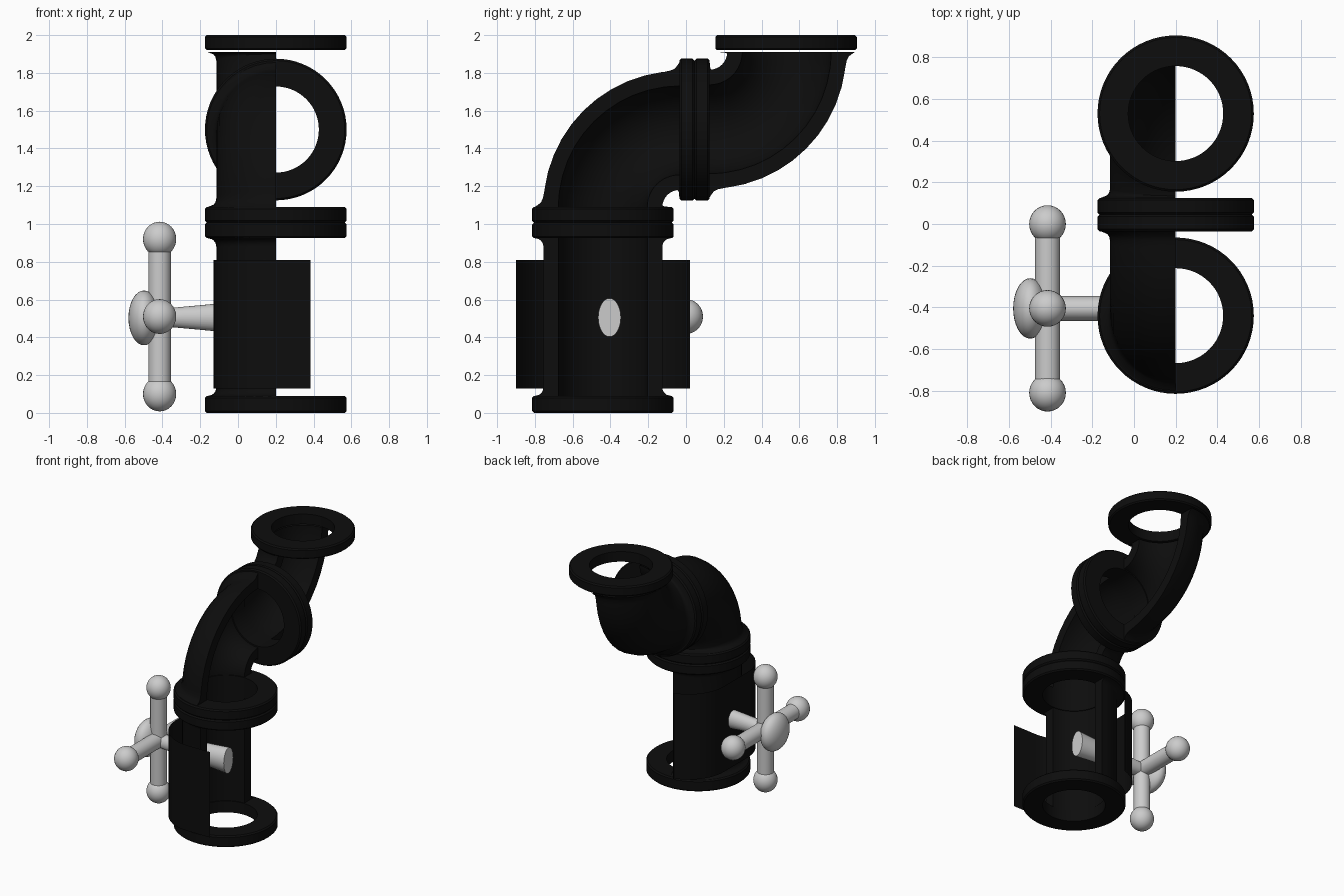
import bpy, bmesh, math
from mathutils import Vector, Matrix

if "Cube" in bpy.data.objects:
    bpy.data.objects.remove(bpy.data.objects["Cube"])

CX, CY, TOP_Y = 0.2, -0.44, 0.53      # pipe cut plane, lower axis, upper axis
R_OUT, R_IN = 0.315, 0.235

black = bpy.data.materials.new("black_iron")
black.diffuse_color = (0.004, 0.004, 0.004, 1)
black.use_nodes = True
black.node_tree.nodes["Principled BSDF"].inputs["Base Color"].default_value = black.diffuse_color


def finish(bm, name, mat=None, angle=35, normals=True):
    if normals:
        bmesh.ops.recalc_face_normals(bm, faces=bm.faces[:])
    me = bpy.data.meshes.new(name)
    bm.to_mesh(me)
    bm.free()
    ob = bpy.data.objects.new(name, me)
    bpy.context.collection.objects.link(ob)
    if mat:
        me.materials.append(mat)
    bpy.ops.object.select_all(action='DESELECT')
    ob.select_set(True)
    bpy.context.view_layer.objects.active = ob
    bpy.ops.object.shade_smooth_by_angle(angle=math.radians(angle))
    return ob


def skin(bm, loops, closed_path=False, closed_loop=True):
    """Bridge a list of equally long point loops with quads."""
    rows = [[bm.verts.new(p) for p in l] for l in loops]
    n, m = len(rows), len(rows[0])
    for i in range(n if closed_path else n - 1):
        a, b = rows[i], rows[(i + 1) % n]
        for j in range(m if closed_loop else m - 1):
            k = (j + 1) % m
            bm.faces.new((a[j], a[k], b[k], b[j]))
    return rows


def flange(name, centre, depth, axis='Z', segs=64):
    """Full ring with softened rims; centre is the start face."""
    ro, ri, b = 0.375, 0.228, 0.01
    prof = [(ri, 0), (ro - b, 0), (ro, b), (ro, depth - b), (ro - b, depth), (ri, depth)]
    loops = []
    for i in range(segs):
        t = 2 * math.pi * i / segs
        c, s = math.cos(t), math.sin(t)
        if axis == 'Z':
            loops.append([Vector(centre) + Vector((r * c, r * s, h)) for r, h in prof])
        else:
            loops.append([Vector(centre) + Vector((r * c, h, r * s)) for r, h in prof])
    bm = bmesh.new()
    skin(bm, loops, closed_path=True)
    return finish(bm, name, black)


def half_pipe(name, stations, segs=20):
    """Stations are (y, z, normal angle in the yz plane, outer radius); only the -x half."""
    loops = []
    for y, z, a, ro in stations:
        n = Vector((0, math.cos(a), math.sin(a)))
        c = Vector((CX, y, z))
        arc = [math.pi * i / segs for i in range(segs + 1)]
        pt = lambda r, t: c + n * (r * math.cos(t)) + Vector((-r * math.sin(t), 0, 0))
        loops.append([pt(ro, t) for t in arc] + [pt(R_IN, t) for t in reversed(arc)])
    bm = bmesh.new()
    skin(bm, loops)
    return finish(bm, name, black)


def flare(d):
    """Outer radius at distance d from a flange face (small fillet)."""
    f = 0.045
    return R_OUT + (f - math.sqrt(f * f - (f - d) ** 2) if d < f else 0)


def elbow(name, cy, cz, bend, a0, a1):
    n = 12
    ts = sorted({0, .02, .04, .07} | {i / n for i in range(1, n)} | {.93, .96, .98, 1})
    st = []
    for t in ts:
        a = a0 + (a1 - a0) * t
        d = min(t, 1 - t) * bend * math.pi / 2
        st.append((cy + bend * math.cos(a), cz + bend * math.sin(a), a, flare(d)))
    return half_pipe(name, st)


# Flanges
flange("bottom_flange", (CX, CY, 0), 0.09)
flange("joint_flange_lower", (CX, CY, 0.925), 0.0825)
flange("joint_flange_upper", (CX, CY, 1.0075), 0.0825)
flange("elbow_flange_front", (CX, -0.035, 1.5), 0.08, 'Y')
flange("elbow_flange_back", (CX, 0.045, 1.5), 0.08, 'Y')
flange("top_flange", (CX, TOP_Y, 1.92), 0.08)

# Straight half pipe with fillets at both ends
ds = [0, .005, .012, .022, .033, .045]
zs = [(0.09 + d, flare(d)) for d in ds] + [(0.925 - d, flare(d)) for d in reversed(ds)]
half_pipe("lower_pipe", [(CY, z, 0, r) for z, r in zs])

# Two half elbows
elbow("lower_elbow", -0.035, 1.09, 0.405, math.pi, math.pi / 2)
elbow("upper_elbow", 0.125, 1.91, 0.408, -math.pi / 2, 0)

# Thin wraparound valve jacket, longer on the front side
r, x0, y0, y1 = 0.31, -0.13, -0.9, 0.02
path = [(0.385, y0)]
for i in range(13):
    a = math.radians(270 - 90 * i / 12)
    path.append((x0 + r + r * math.cos(a), y0 + r + r * math.sin(a)))
for i in range(11):
    a = math.radians(180 - 90 * i / 12)
    path.append((x0 + r + r * math.cos(a), y1 - r + r * math.sin(a)))
path.append((0.1, y1))
bm = bmesh.new()
skin(bm, [[(x, y, z) for x, y in path] for z in (0.13, 0.81)], closed_loop=False)
finish(bm, "valve_jacket", black)

# Valve handle
HX, HY, HZ = -0.415, -0.405, 0.51


def ball(name, loc, size):
    bm = bmesh.new()
    bmesh.ops.create_uvsphere(bm, u_segments=32, v_segments=16, radius=1)
    bmesh.ops.transform(bm, verts=bm.verts,
                        matrix=Matrix.Translation(loc) @ Matrix.Diagonal((*size, 1)))
    finish(bm, name)


def bar(name, axis):
    bm = bmesh.new()
    rot = Matrix.Rotation(math.pi / 2, 4, 'X') if axis == 'Y' else Matrix()
    bmesh.ops.create_cone(bm, cap_ends=True, segments=32, radius1=0.06, radius2=0.06,
                          depth=0.8, matrix=Matrix.Translation((HX, HY, HZ)) @ rot)
    finish(bm, name)


bar("handle_bar_vertical", 'Z')
bar("handle_bar_horizontal", 'Y')
for s, side in ((-1, "a"), (1, "b")):
    ball("handle_knob_vertical_" + side, (HX, HY, HZ + s * 0.41), (0.088, 0.088, 0.092))
    ball("handle_knob_horizontal_" + side, (HX, HY + s * 0.405, HZ), (0.088, 0.09, 0.092))
ball("handle_hub", (-0.498, HY, HZ - 0.007), (0.082, 0.145, 0.145))

# Flattened stem that widens towards the pipe centre
bm = bmesh.new()
ends = skin(bm, [[(x, HY + 0.06 * math.cos(t), 0.505 + h * math.sin(t))
                  for t in [2 * math.pi * i / 32 for i in range(32)]]
                 for x, h in ((-0.45, 0.042), (CX, 0.102))])
for e in ends:
    bm.faces.new(e)
finish(bm, "valve_stem")
